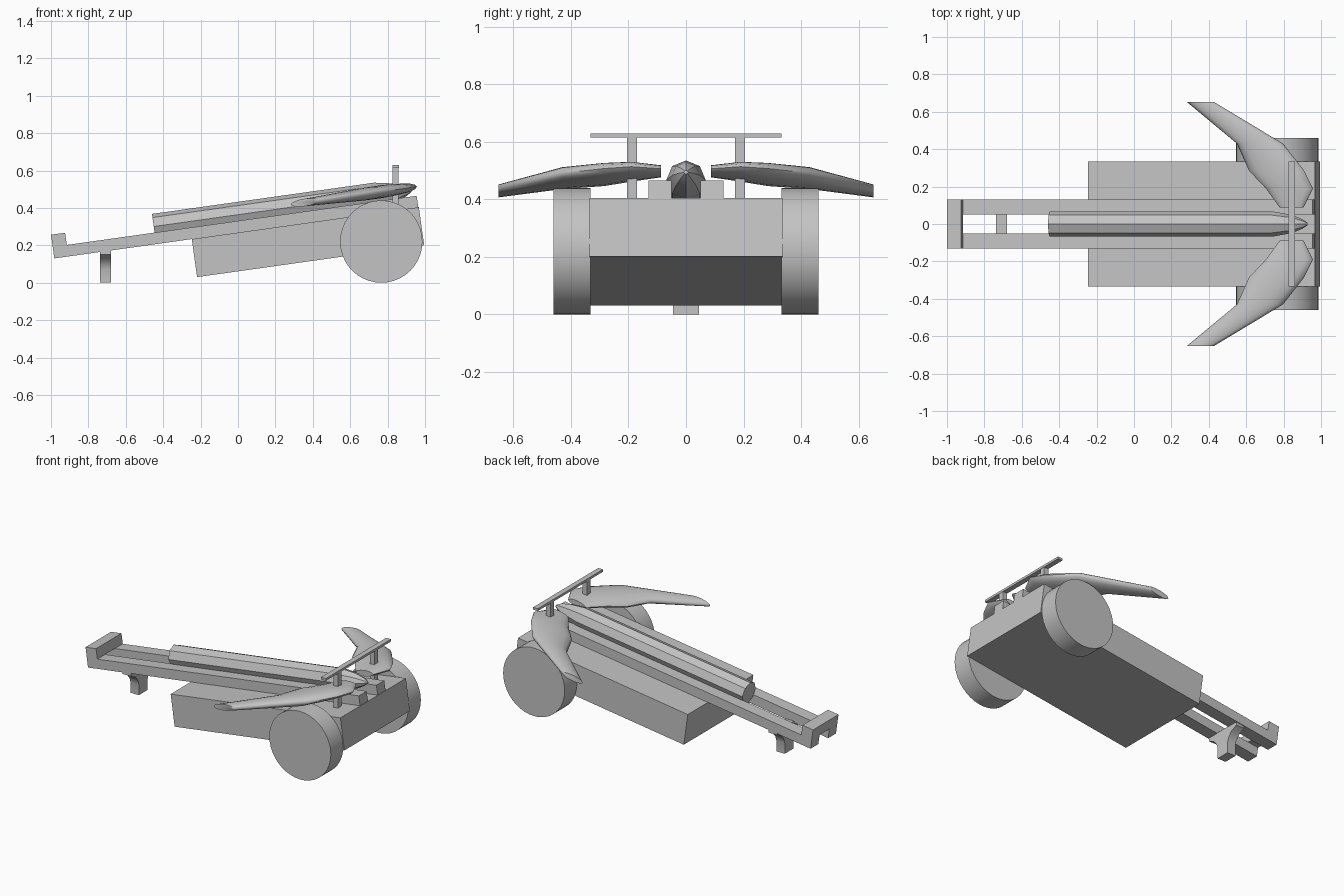
import bpy, bmesh, math
from mathutils import Vector

cube = bpy.data.objects.get("Cube")
if cube:
    bpy.data.objects.remove(cube, do_unlink=True)

grey = bpy.data.materials.new("plain grey")
grey.use_nodes = True
grey.diffuse_color = (0.55, 0.55, 0.55, 1)
grey.node_tree.nodes["Principled BSDF"].inputs["Base Color"].default_value = grey.diffuse_color

TILT = math.radians(8)
ORIGIN = Vector((-0.982, 0, 0.13))      # lower rear corner of the rails
ALONG = Vector((math.cos(TILT), 0, math.sin(TILT)))
UP = Vector((-math.sin(TILT), 0, math.cos(TILT)))
SIDE = Vector((0, 1, 0))


def tilted(u, y, v):
    return ORIGIN + ALONG * u + SIDE * y + UP * v


def loft(name, rings, smooth=None):
    """Skin a list of equal-length point rings and cap both ends."""
    bm = bmesh.new()
    loops = [[bm.verts.new(p) for p in ring] for ring in rings]
    n = len(loops[0])
    for a, b in zip(loops, loops[1:]):
        for i in range(n):
            j = (i + 1) % n
            bm.faces.new((a[i], a[j], b[j], b[i]))
    bm.faces.new(loops[0])
    bm.faces.new(loops[-1])
    bmesh.ops.recalc_face_normals(bm, faces=bm.faces)
    mesh = bpy.data.meshes.new(name)
    bm.to_mesh(mesh)
    bm.free()
    mesh.materials.append(grey)
    obj = bpy.data.objects.new(name, mesh)
    bpy.context.collection.objects.link(obj)
    if smooth:
        bpy.ops.object.select_all(action='DESELECT')
        obj.select_set(True)
        bpy.context.view_layer.objects.active = obj
        bpy.ops.object.shade_smooth_by_angle(angle=math.radians(smooth))
    return obj


def box(name, u, y, v, place=tilted):
    loft(name, [[place(a, y[0], v[0]), place(a, y[1], v[0]),
                 place(a, y[1], v[1]), place(a, y[0], v[1])] for a in u])


def upright(x, y, z):
    return Vector((x, y, z))


def circle(n):
    return [(math.cos(math.tau * i / n), math.sin(math.tau * i / n)) for i in range(n)]


# Tilted chassis and rear stop
box("chassis", (0.742, 1.968), (-0.335, 0.335), (-0.205, 0))
box("rear_stop", (0, 0.076), (-0.13, 0.13), (0.062, 0.128))

# Paired parts
for side, s in (("left", 1), ("right", -1)):
    box(side + "_rail", (0, 1.965), (s * 0.05, s * 0.13), (0, 0.062))
    box(side + "_post", (0.827, 0.859), (s * 0.17, s * 0.205), (0.37, 0.618), upright)

    loft(side + "_wheel", [[(0.766 + 0.22 * c, s * y, 0.22 + 0.22 * d)
                            for c, d in circle(40)] for y in (0.333, 0.46)], 30)

    # Swept blade: y station, x range, half thickness
    stations = [(0.087, 0.78, 0.905, 0.019), (0.19, 0.705, 0.957, 0.03),
                (0.285, 0.615, 0.91, 0.035), (0.43, 0.55, 0.797, 0.034),
                (0.652, 0.283, 0.428, 0.02)]
    rings = []
    for y, x0, x1, t in stations:
        mid, half = (x0 + x1) / 2, (x1 - x0) / 2
        rings.append([(mid + half * c, s * y,
                       0.379 + math.tan(TILT) * (mid + half * c) + t * d)
                      for c, d in circle(16)])
    loft(side + "_blade", rings, 50)

# Crossbar over the posts
box("crossbar", (0.827, 0.861), (-0.333, 0.333), (0.614, 0.629), upright)

# Eight-sided bolt with a rounded nose: distance along, radius
nose = [(0.55, 0.068), (1.75, 0.068), (1.86, 0.048), (1.915, 0.025), (1.942, 0.007)]
loft("bolt", [[tilted(u, r * c, 0.095 + r * d) for c, d in circle(8)]
              for u, r in nose], 30)

# Support leg that flares out beneath the rails
half = [(0.045, 0), (0.045, 0.07), (0.055, 0.1), (0.08, 0.13), (0.125, 0.152), (0.125, 0.175)]
outline = half + [(-y, z) for y, z in reversed(half)]
loft("support_leg", [[(x, y, z) for y, z in outline] for x in (-0.738, -0.678)], 35)
